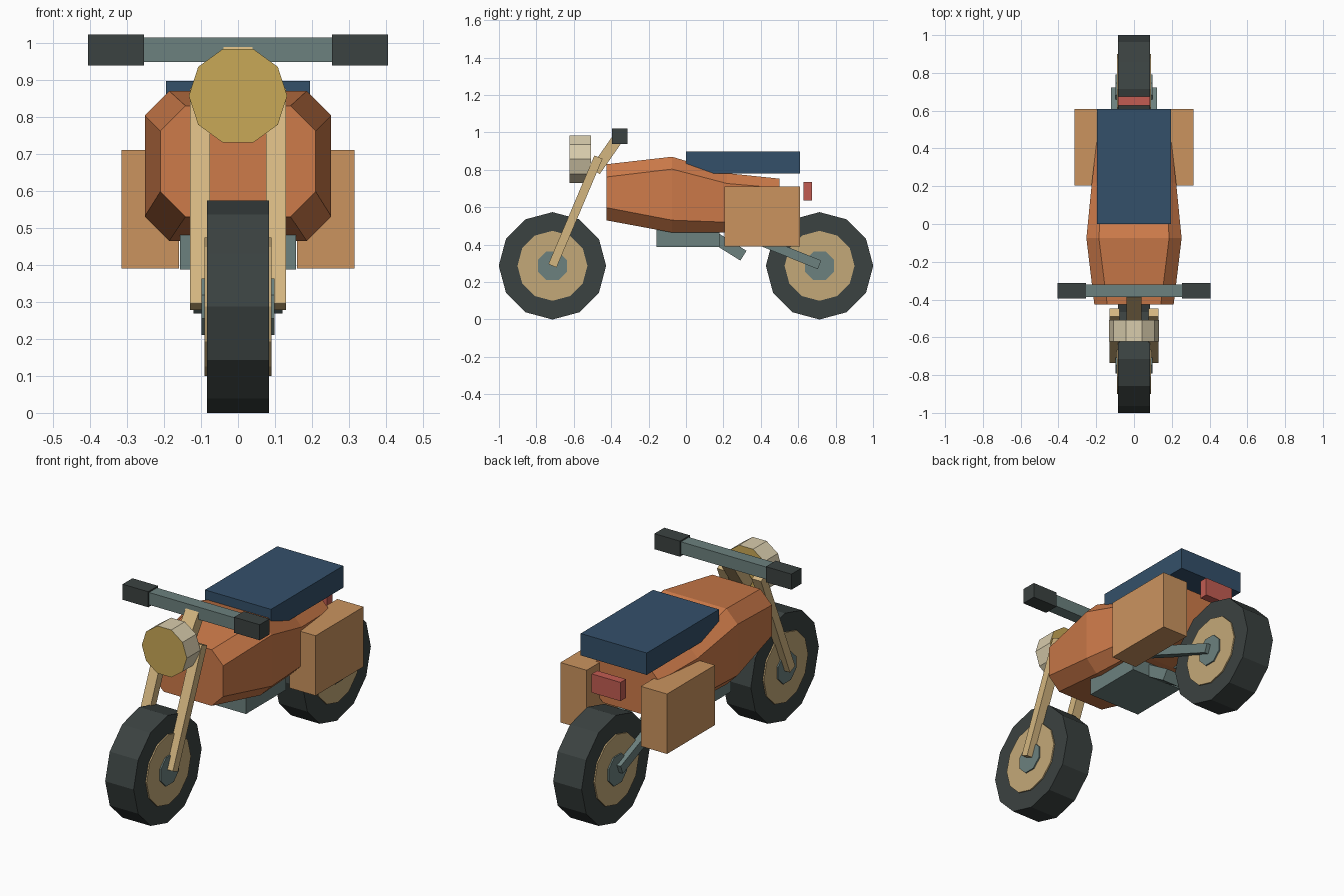
import bpy, bmesh, math
from mathutils import Vector

if "Cube" in bpy.data.objects:
    bpy.data.objects.remove(bpy.data.objects["Cube"])


def material(name, hexcode):
    rgb = [int(hexcode[i:i + 2], 16) / 255 for i in (0, 2, 4)]
    lin = [c / 12.92 if c <= 0.04045 else ((c + 0.055) / 1.055) ** 2.4 for c in rgb]
    m = bpy.data.materials.new(name)
    m.diffuse_color = (*lin, 1)
    m.use_nodes = True
    m.node_tree.nodes["Principled BSDF"].inputs["Base Color"].default_value = m.diffuse_color
    return m


RUBBER = material("dark rubber", "3B4241")
RIM = material("tan rim", "C4A978")
METAL = material("grey green metal", "6C817E")
PAINT = material("orange paint", "CE7B4A")
SEAT = material("navy leather", "34506A")
BAG = material("light brown bag", "CB945F")
FORK = material("beige fork", "D4B680")
LAMP = material("cream lamp shell", "D8CCAC")
LENS = material("gold lens", "C9A957")
RED = material("red light", "C25C52")


def finish(name, bm, *mats):
    bmesh.ops.recalc_face_normals(bm, faces=bm.faces)
    mesh = bpy.data.meshes.new(name)
    bm.to_mesh(mesh)
    bm.free()
    for m in mats:
        mesh.materials.append(m)
    ob = bpy.data.objects.new(name, mesh)
    bpy.context.collection.objects.link(ob)
    return ob


def loft(name, rings, *mats):
    """Skin a list of equal-length point rings and cap both ends."""
    bm = bmesh.new()
    rows = [[bm.verts.new(p) for p in ring] for ring in rings]
    n = len(rows[0])
    for a, b in zip(rows, rows[1:]):
        for i in range(n):
            j = (i + 1) % n
            bm.faces.new((a[i], a[j], b[j], b[i]))
    bm.faces.new(rows[0])
    bm.faces.new(rows[-1])
    return finish(name, bm, *mats)


def box(name, x, y, z, mat):
    return loft(name, [[(x[0], v, z[0]), (x[1], v, z[0]), (x[1], v, z[1]), (x[0], v, z[1])]
                       for v in y], mat)


def beam(name, x, start, end, width, thick, mat):
    """Straight square-ended bar in the side plane, from (y, z) to (y, z)."""
    a, b = Vector((x, *start)), Vector((x, *end))
    d = (b - a).normalized()
    n = Vector((0, -d.z, d.y)) * thick / 2
    s = Vector((width / 2, 0, 0))
    return loft(name, [[p - s - n, p + s - n, p + s + n, p - s + n] for p in (a, b)], mat)


def disc(name, y, z, r, half, sides, mat, turn=0.0):
    """Cylinder lying along x."""
    angles = [turn + 2 * math.pi * i / sides for i in range(sides)]
    return loft(name, [[(x, y + r * math.cos(a), z + r * math.sin(a)) for a in angles]
                       for x in (-half, half)], mat)


# Wheels
for end, y in (("front", -0.714), ("rear", 0.714)):
    disc(end + "_tyre", y, 0.287, 0.287, 0.084, 12, RUBBER)
    disc(end + "_rim", y, 0.287, 0.187, 0.091, 12, RIM)
    disc(end + "_hub", y, 0.287, 0.083, 0.098, 8, METAL, math.pi / 8)

# Tank and body: chamfered cross-sections along y (half width, bottom, top)
sections = []
for y, w, lo, hi, c in ((-0.425, 0.21, 0.53, 0.83, 0.068), (-0.075, 0.252, 0.465, 0.87, 0.066),
                        (0.22, 0.223, 0.465, 0.782, 0.055), (0.50, 0.19, 0.50, 0.753, 0.05)):
    sections.append([(w, y, lo + c), (w, y, hi - c), (w - c, y, hi), (c - w, y, hi),
                     (-w, y, hi - c), (-w, y, lo + c), (c - w, y, lo), (w - c, y, lo)])
loft("body", sections, PAINT)

box("seat", (-0.195, 0.195), (0.0, 0.61), (0.78, 0.897), SEAT)
box("engine", (-0.157, 0.157), (-0.157, 0.18), (0.388, 0.55), METAL)
beam("engine_outlet", 0, (0.08, 0.483), (0.307, 0.341), 0.10, 0.062, METAL)
box("tail_light", (-0.085, 0.085), (0.628, 0.674), (0.635, 0.735), RED)

# Steering
box("handlebar", (-0.26, 0.26), (-0.387, -0.321), (0.949, 1.015), METAL)
beam("steering_stem", 0, (-0.486, 0.794), (-0.355, 0.982), 0.078, 0.06, FORK)

# Parts that come in left and right pairs
for side, s in (("left", -1), ("right", 1)):
    beam(side + "_fork", s * 0.103, (-0.714, 0.287), (-0.468, 0.868), 0.054, 0.047, FORK)
    beam(side + "_swing_arm", s * 0.098, (0.714, 0.292), (0.20, 0.50), 0.045, 0.05, METAL)
    box(side + "_grip", sorted((s * 0.254, s * 0.405)), (-0.395, -0.312), (0.939, 1.022), RUBBER)
    box(side + "_pannier", sorted((s * 0.16, s * 0.315)), (0.205, 0.61), (0.39, 0.71), BAG)

# Headlamp: ten-sided drum with gold end faces
ring = [2 * math.pi * i / 10 for i in range(10)]
lamp = loft("headlamp", [[(0.133 * math.cos(a), y, 0.857 + 0.133 * math.sin(a)) for a in ring]
                         for y in (-0.622, -0.507)], LAMP, LENS)
for f in lamp.data.polygons:
    f.material_index = int(abs(f.normal.y) > 0.9)
